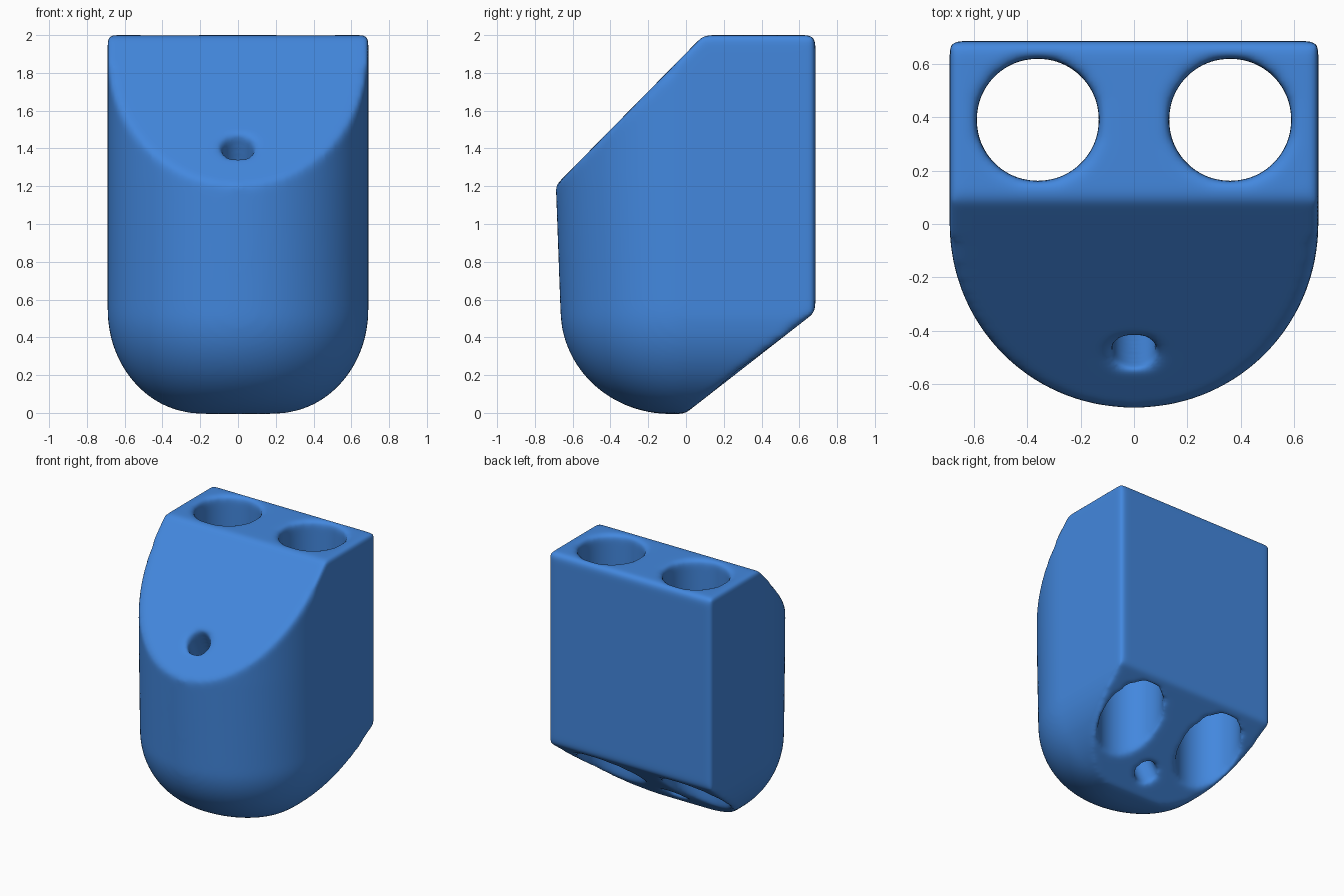
import bpy, bmesh, math
from mathutils import Vector

if "Cube" in bpy.data.objects:
    bpy.data.objects.remove(bpy.data.objects["Cube"])

blue = bpy.data.materials.new("plain blue")
blue.diffuse_color = (0.056, 0.245, 0.73, 1)
blue.use_nodes = True
blue.node_tree.nodes["Principled BSDF"].inputs["Base Color"].default_value = blue.diffuse_color


def make_object(name, bm):
    bmesh.ops.recalc_face_normals(bm, faces=bm.faces)
    mesh = bpy.data.meshes.new(name)
    bm.to_mesh(mesh)
    bm.free()
    mesh.materials.append(blue)
    obj = bpy.data.objects.new(name, mesh)
    bpy.context.collection.objects.link(obj)
    return obj


def tunnel_cutter(name, start, end, radius):
    start, end = Vector(start), Vector(end)
    axis = end - start
    bm = bmesh.new()
    bmesh.ops.create_cone(bm, cap_ends=True, segments=64, radius1=radius,
                          radius2=radius, depth=axis.length)
    obj = make_object(name, bm)
    obj.location = (start + end) / 2
    obj.rotation_mode = 'QUATERNION'
    obj.rotation_quaternion = axis.to_track_quat('Z', 'Y')
    obj.hide_render = True
    obj.display_type = 'WIRE'
    return obj


# Body: D-shaped outline lofted upward, with a rounded underside
HALF, BACK, BASE = 0.69, 0.685, -0.006
ARC = 72
levels = []
for i in range(19):
    t = math.radians(90 * i / 18)
    levels.append((BASE + 0.55 * (1 - math.cos(t)),
                   HALF - 0.50 * (1 - math.sin(t)),
                   0.665 - 0.58 * (1 - math.sin(t))))
levels += [(1.22, HALF, 0.69), (2.0, HALF, 0.70)]

bm = bmesh.new()
rings = []
for z, hx, fy in levels:
    pts = [(hx, BACK), (-hx, BACK)]
    for k in range(ARC + 1):
        a = math.pi + math.pi * k / ARC
        pts.append((hx * math.cos(a), fy * math.sin(a)))
    rings.append([bm.verts.new((x, y, z)) for x, y in pts])
n = ARC + 3
for lo, hi in zip(rings, rings[1:]):
    for k in range(n):
        j = (k + 1) % n
        bm.faces.new((lo[k], lo[j], hi[j], hi[k]))
bm.faces.new(rings[0])
bm.faces.new(rings[-1])
bmesh.ops.recalc_face_normals(bm, faces=bm.faces)

# Sloping front top and sloping rear underside
for point, normal in (((0, 0, 1.905), (0, -1.015, 1)),
                      ((0, 0, 0.0), (0, 0.78, -1))):
    geom = bm.verts[:] + bm.edges[:] + bm.faces[:]
    cut = bmesh.ops.bisect_plane(bm, geom=geom, plane_co=point,
                                 plane_no=normal, clear_outer=True)
    edges = [e for e in cut['geom_cut'] if isinstance(e, bmesh.types.BMEdge)]
    bmesh.ops.holes_fill(bm, edges=edges, sides=0)
body = make_object("body", bm)

# Two upright wells and a narrow slanting channel
cutters = [tunnel_cutter(f"well_cutter_{side}", (s * 0.36, 0.39, -0.3),
                         (s * 0.36, 0.39, 2.3), 0.23)
           for side, s in (("left", -1), ("right", 1))]
cutters.append(tunnel_cutter("channel_cutter", (0, -0.575, 1.61),
                             (0, 0.26, -0.154), 0.083))
for c in cutters:
    mod = body.modifiers.new(c.name, 'BOOLEAN')
    mod.operation = 'DIFFERENCE'
    mod.solver = 'EXACT'
    mod.object = c

# Soften every edge evenly
remesh = body.modifiers.new("even_surface", 'REMESH')
remesh.mode = 'VOXEL'
remesh.voxel_size = 0.016
remesh.use_smooth_shade = True
soft = body.modifiers.new("soft_edges", 'SMOOTH')
soft.factor = 0.5
soft.iterations = 22
